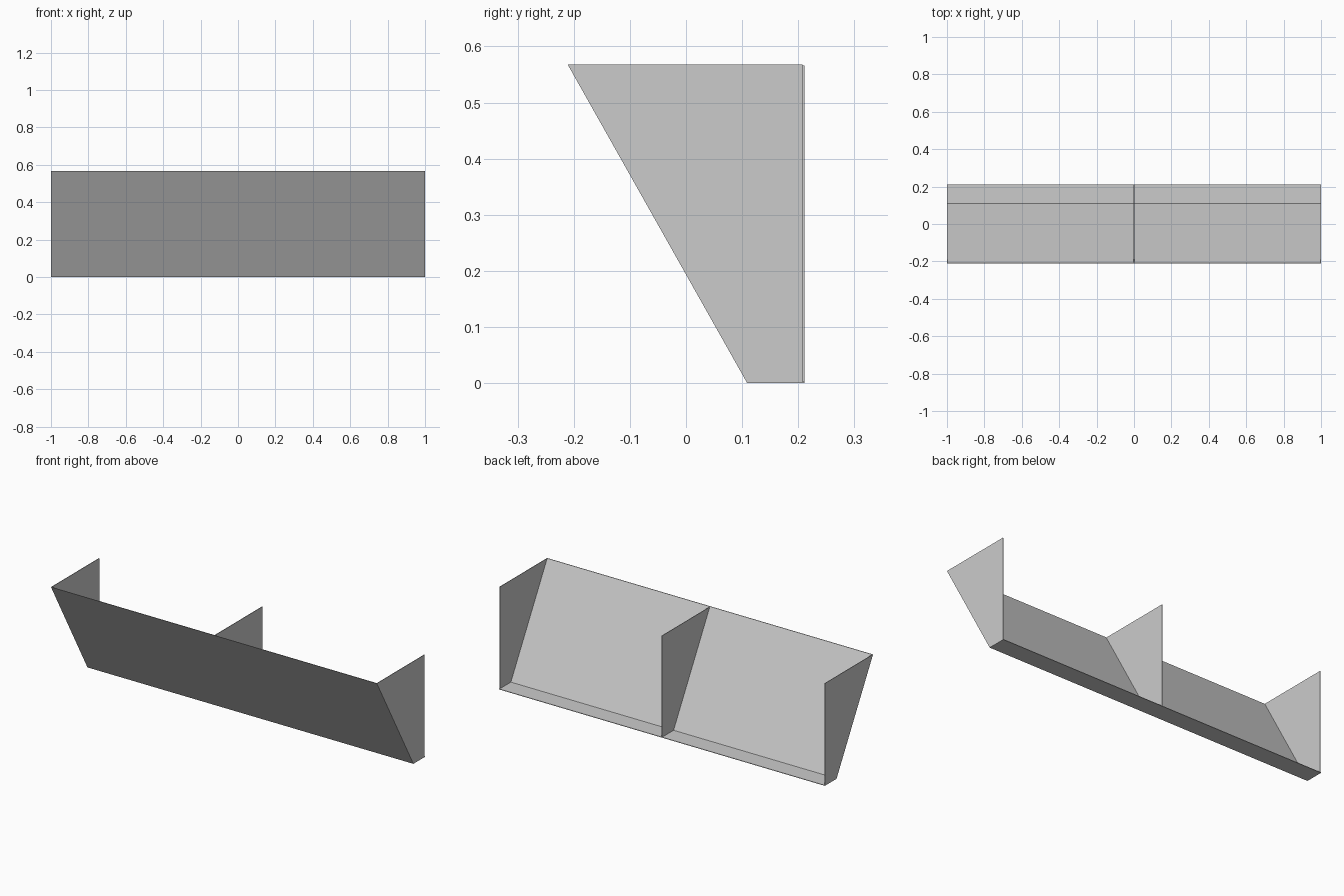
import bpy, bmesh

if "Cube" in bpy.data.objects:
    bpy.data.objects.remove(bpy.data.objects["Cube"])

T = 0.003            # sheet thickness
TOP = 0.568          # overall height
FRONT, FOLD, BACK = -0.211, 0.109, 0.211


def extrude_profile(name, profile, x0, x1):
    """Extrude a closed (y, z) profile along x."""
    bm = bmesh.new()
    face = bm.faces.new([bm.verts.new((x0, y, z)) for y, z in profile])
    ext = bmesh.ops.extrude_face_region(bm, geom=[face])
    verts = [v for v in ext["geom"] if isinstance(v, bmesh.types.BMVert)]
    bmesh.ops.translate(bm, verts=verts, vec=(x1 - x0, 0, 0))
    bmesh.ops.recalc_face_normals(bm, faces=bm.faces)
    mesh = bpy.data.meshes.new(name)
    bm.to_mesh(mesh)
    bm.free()
    obj = bpy.data.objects.new(name, mesh)
    bpy.context.collection.objects.link(obj)
    return obj


# Folded sheet: sloping front panel and narrow floor
extrude_profile("folded_panel", [
    (FRONT, TOP), (FOLD, 0), (BACK, 0),
    (BACK, T), (FOLD + T * 0.6, T), (FRONT + T * 1.15, TOP)], -1, 1)

# Upright ribs: one at each end, one in the middle set back slightly
for name, x, dy in (("left_rib", -1, 0), ("middle_rib", -T / 2, T), ("right_rib", 1 - T, 0)):
    extrude_profile(name, [
        (FRONT + dy, TOP - dy * 0.8), (FOLD + dy, 0),
        (BACK - T + dy, 0), (BACK - T + dy, TOP - dy * 0.8)], x, x + T)
